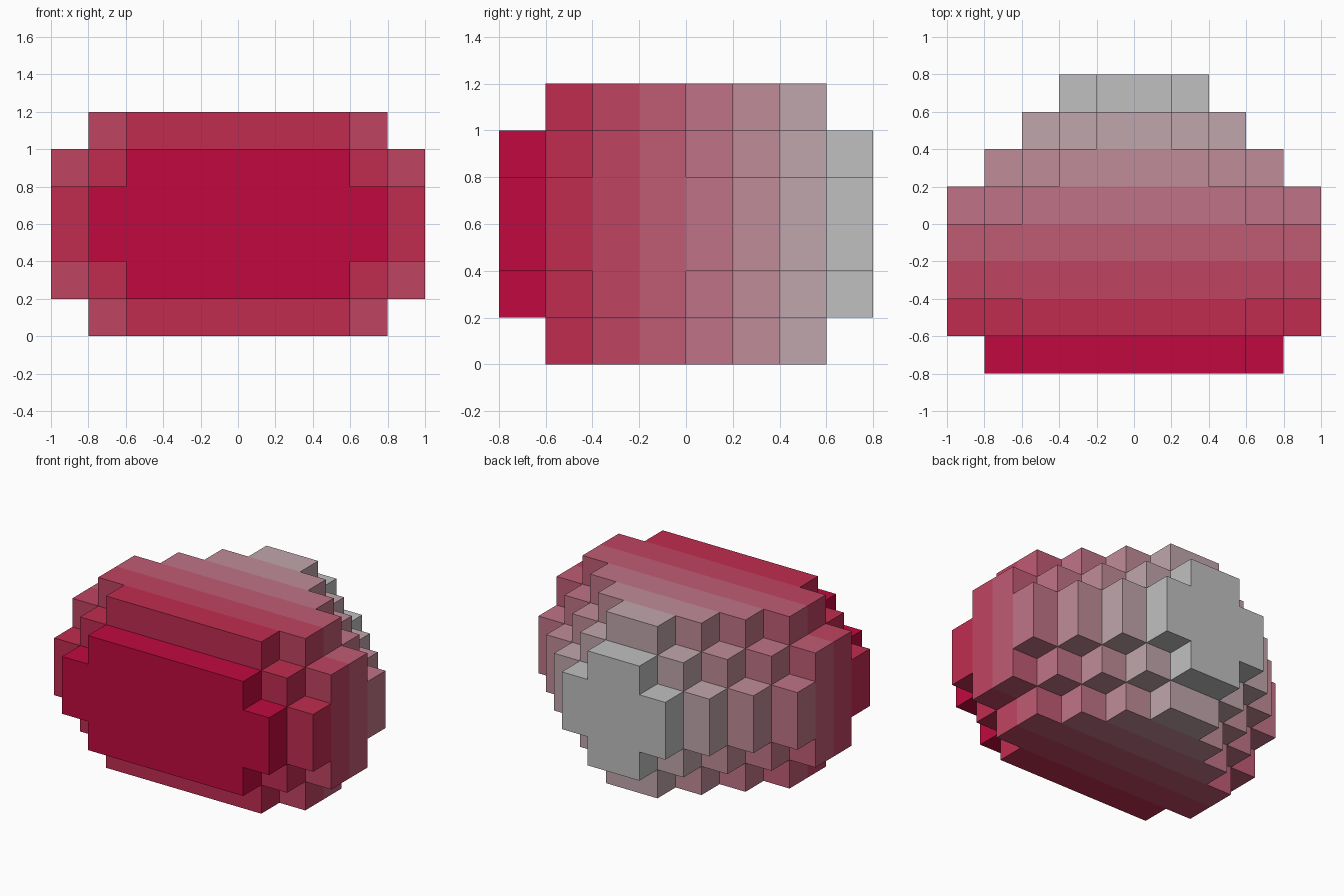
import bpy
import bmesh
import math
from mathutils import Vector

if "Cube" in bpy.data.objects:
    bpy.data.objects.remove(bpy.data.objects["Cube"])

CELL = 0.2

# Slices from front to back: colour name, sRGB colour, and half-widths in cells
# at the middle, intermediate and outer height bands
SLICES = [
    ("crimson",       (192, 10, 62),   (4, 3, 0)),
    ("deep_rose",     (192, 44, 80),   (5, 4, 3)),
    ("rose",          (192, 68, 98),   (5, 5, 4)),
    ("soft_rose",     (192, 92, 116),  (5, 5, 4)),
    ("dusty_rose",    (192, 116, 136), (5, 4, 3)),
    ("pale_rose",     (192, 140, 152), (4, 3, 2)),
    ("greyish_pink",  (192, 166, 172), (3, 2, 1)),
    ("silver_grey",   (192, 192, 192), (2, 1, 0)),
]


def to_linear(value):
    c = value / 255
    return c / 12.92 if c <= 0.04045 else ((c + 0.055) / 1.055) ** 2.4


def make_material(name, srgb):
    colour = tuple(to_linear(v) for v in srgb) + (1.0,)
    mat = bpy.data.materials.new(name)
    mat.diffuse_color = colour
    mat.use_nodes = True
    mat.node_tree.nodes["Principled BSDF"].inputs["Base Color"].default_value = colour
    return mat


# Fill the block grid, symmetric in x and in height
cells = set()
for j, (_, _, widths) in enumerate(SLICES):
    for k in range(6):
        half = widths[k - 3 if k >= 3 else 2 - k]
        cells.update((i, j, k) for i in range(-half, half))

# Skin the blocks: one outward quad for every exposed side
bm = bmesh.new()
corner_verts = {}


def corner(point):
    key = tuple(round(c) for c in point)
    if key not in corner_verts:
        i, j, k = key
        corner_verts[key] = bm.verts.new((i * CELL, (j - 4) * CELL, k * CELL))
    return corner_verts[key]


for cell in sorted(cells):
    centre = Vector(cell) + Vector((0.5, 0.5, 0.5))
    for axis in range(3):
        for sign in (-1, 1):
            normal = Vector((0, 0, 0))
            normal[axis] = sign
            if tuple(int(c + n) for c, n in zip(cell, normal)) in cells:
                continue
            u = Vector((0, 0, 0))
            u[(axis + 1) % 3] = 0.5
            v = normal.cross(u)
            middle = centre + normal * 0.5
            face = bm.faces.new([corner(middle + a * u + b * v)
                                 for a, b in ((-1, -1), (1, -1), (1, 1), (-1, 1))])
            face.material_index = cell[1]

# Merge flat neighbouring quads of the same colour
bmesh.ops.dissolve_limit(bm, angle_limit=math.radians(1), verts=bm.verts[:],
                         edges=bm.edges[:], delimit={'MATERIAL'})

mesh = bpy.data.meshes.new("stepped_body")
bm.to_mesh(mesh)
bm.free()
for name, srgb, _ in SLICES:
    mesh.materials.append(make_material(name, srgb))
body = bpy.data.objects.new("stepped_body", mesh)
bpy.context.collection.objects.link(body)
